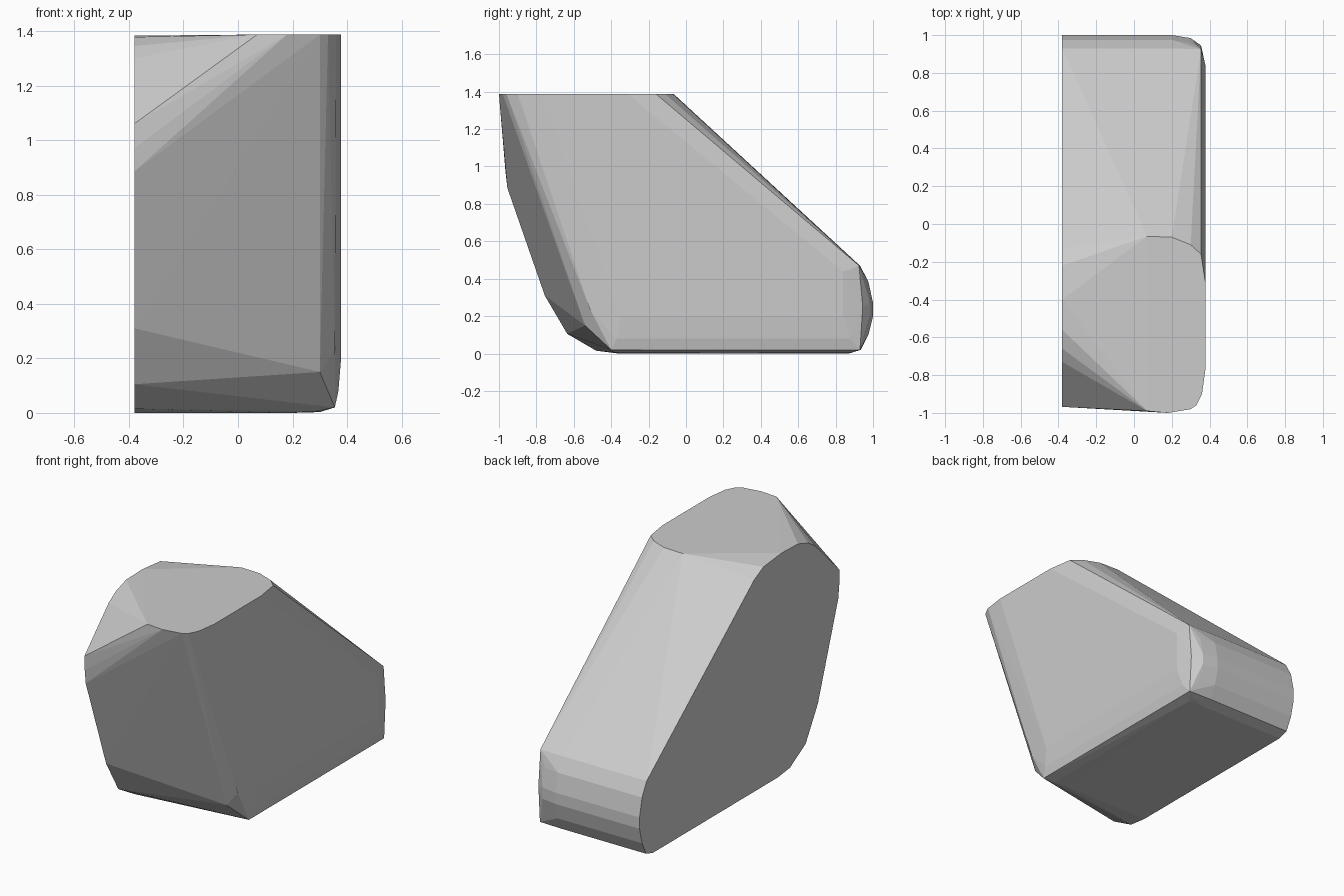
import bpy, bmesh, math

# Back end: rounded (y, z) profile shared by several x stations
BACK = [(0.87, 0.003), (0.935, 0.02), (0.975, 0.1), (1.0, 0.2),
        (1.0, 0.27), (0.975, 0.385), (0.93, 0.47)]
# Flat left side: remaining (y, z) outline
LEFT = [(-0.13, 1.32), (-0.22, 1.365), (-0.40, 1.383), (-0.56, 1.378),
        (-0.66, 1.345), (-0.73, 1.30), (-0.968, 1.06), (-0.965, 0.97),
        (-0.955, 0.885), (-0.755, 0.31), (-0.635, 0.105), (-0.48, 0.015),
        (-0.36, 0.003)]
# Flat top: (x, y) outline at full height
TOP = [(0.07, -0.065), (0.2, -0.07), (0.3, -0.11), (0.355, -0.16),
       (0.378, -0.31), (0.378, -0.77), (0.36, -0.90), (0.33, -0.96),
       (0.3, -0.98), (0.18, -1.0), (0.07, -0.99)]
# Right side: lower rounding as (x, front y, back y, z)
RIGHT = [(0.2, -0.36, 0.87, 0.0), (0.29, -0.38, 0.89, 0.006),
         (0.355, -0.40, 0.93, 0.02), (0.368, -0.37, 0.88, 0.08),
         (0.378, -0.35, 0.84, 0.2), (0.378, -0.35, 0.84, 0.44),
         (0.368, -0.37, 0.88, 0.45), (0.355, -0.51, 0.945, 0.25),
         (0.355, -0.51, 0.925, 0.47)]

points = [(-0.38, y, z) for y, z in LEFT + BACK]
points += [(x, y, 1.387) for x, y in TOP]
points += [(0.2, y, z) for y, z in BACK]
points += [(0.3, 0.2 + (y - 0.2) * 0.98, z) for y, z in BACK]
for x, front, back, z in RIGHT:
    points += [(x, front, z), (x, back, z)]
# Front lower corner
points += [(0.3, -0.54, 0.15), (0.355, -0.51, 0.23), (-0.38, -0.36, 0.0), (-0.38, 0.87, 0.0)]

# Faceted rock-like block wrapped around the sections
bm = bmesh.new()
for p in points:
    bm.verts.new(p)
hull = bmesh.ops.convex_hull(bm, input=bm.verts[:])
loose = {g for g in hull["geom_interior"] + hull["geom_unused"]
         if isinstance(g, bmesh.types.BMVert)}
bmesh.ops.delete(bm, geom=list(loose), context="VERTS")
bmesh.ops.dissolve_limit(bm, angle_limit=math.radians(0.5),
                         verts=bm.verts[:], edges=bm.edges[:])
bmesh.ops.recalc_face_normals(bm, faces=bm.faces[:])
mesh = bpy.data.meshes.new("faceted_block")
bm.to_mesh(mesh)
bm.free()
block = bpy.data.objects.new("faceted_block", mesh)
bpy.context.collection.objects.link(block)
